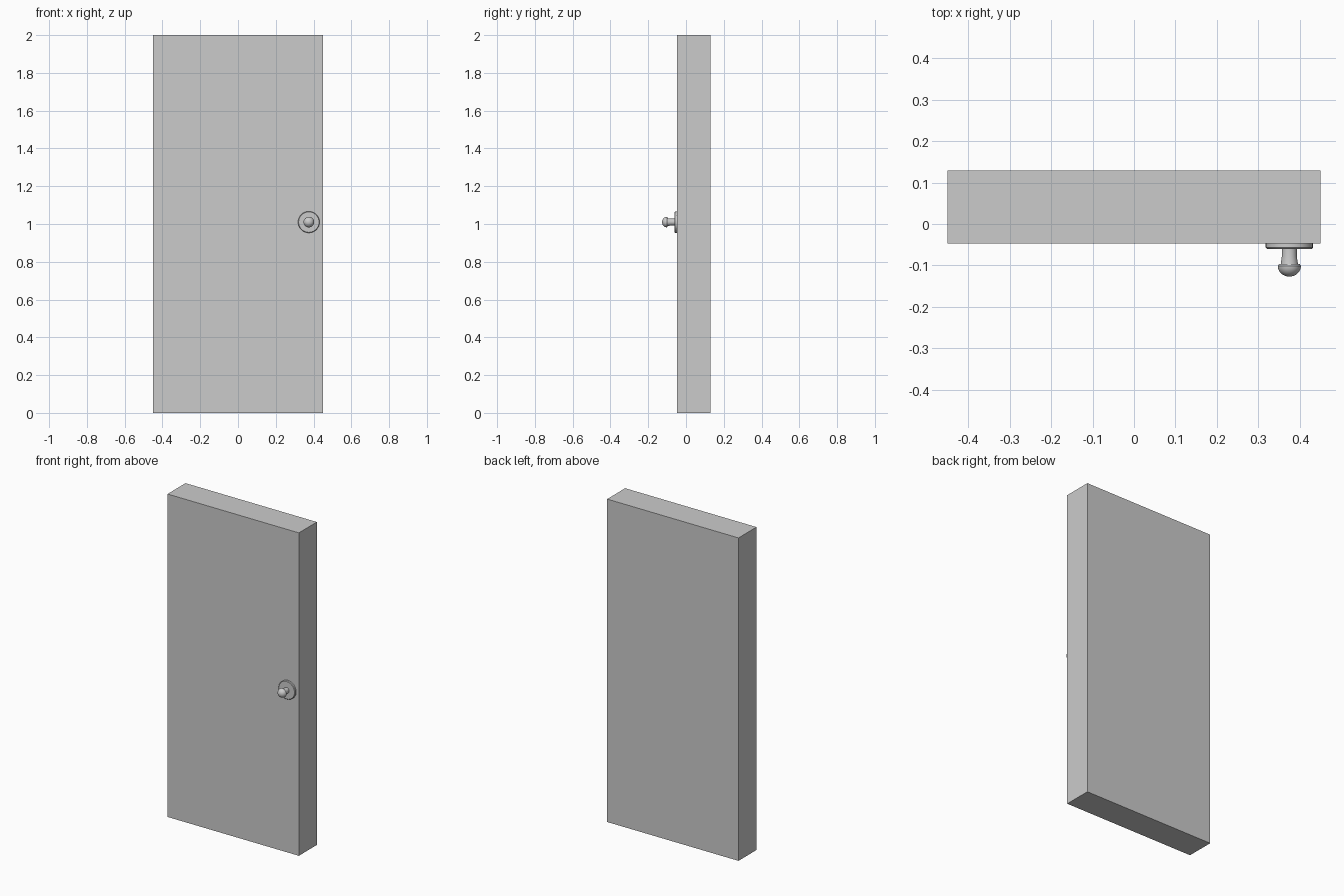
import bpy, bmesh, math
from mathutils import Matrix

if "Cube" in bpy.data.objects:
    bpy.data.objects.remove(bpy.data.objects["Cube"])

FRONT, BACK = -0.047, 0.129
KNOB_X, KNOB_Z = 0.375, 1.01


def finish(name, bm):
    bmesh.ops.recalc_face_normals(bm, faces=bm.faces)
    mesh = bpy.data.meshes.new(name)
    bm.to_mesh(mesh)
    bm.free()
    obj = bpy.data.objects.new(name, mesh)
    bpy.context.collection.objects.link(obj)
    return obj


def lathe(name, profile, sides=32):
    """Spin (radius, y) points around the knob axis, which runs along y."""
    bm = bmesh.new()
    verts = [bm.verts.new((r, y, 0)) for r, y in profile]
    edges = [bm.edges.new(pair) for pair in zip(verts, verts[1:])]
    bmesh.ops.spin(bm, geom=verts + edges, cent=(0, 0, 0), axis=(0, 1, 0),
                   angle=math.tau, steps=sides)
    bmesh.ops.remove_doubles(bm, verts=bm.verts, dist=1e-5)
    obj = finish(name, bm)
    obj.location = (KNOB_X, 0, KNOB_Z)
    bpy.ops.object.select_all(action='DESELECT')
    obj.select_set(True)
    bpy.context.view_layer.objects.active = obj
    bpy.ops.object.shade_smooth_by_angle(angle=math.radians(35))
    return obj


# Door slab
bm = bmesh.new()
bmesh.ops.create_cube(bm, size=1, matrix=Matrix.Translation((0, (FRONT + BACK) / 2, 1))
                      @ Matrix.Diagonal((0.9, BACK - FRONT, 2, 1)))
finish("door_panel", bm)

# Round backplate
lathe("knob_backplate", [(0, FRONT), (0.057, FRONT), (0.057, -0.057),
                         (0.054, -0.060), (0, -0.060)])

# Neck with a slight flare towards the knob
lathe("knob_neck", [(0, -0.058), (0.018, -0.058), (0.018, -0.078),
                    (0.021, -0.098), (0, -0.100)])

# Domed knob head
dome = [(0.028 * math.cos(a), -0.101 - 0.026 * math.sin(a))
        for a in (math.pi / 2 * i / 8 for i in range(8))]
lathe("knob_head", [(0, -0.097), (0.025, -0.097)] + dome + [(0, -0.127)])
